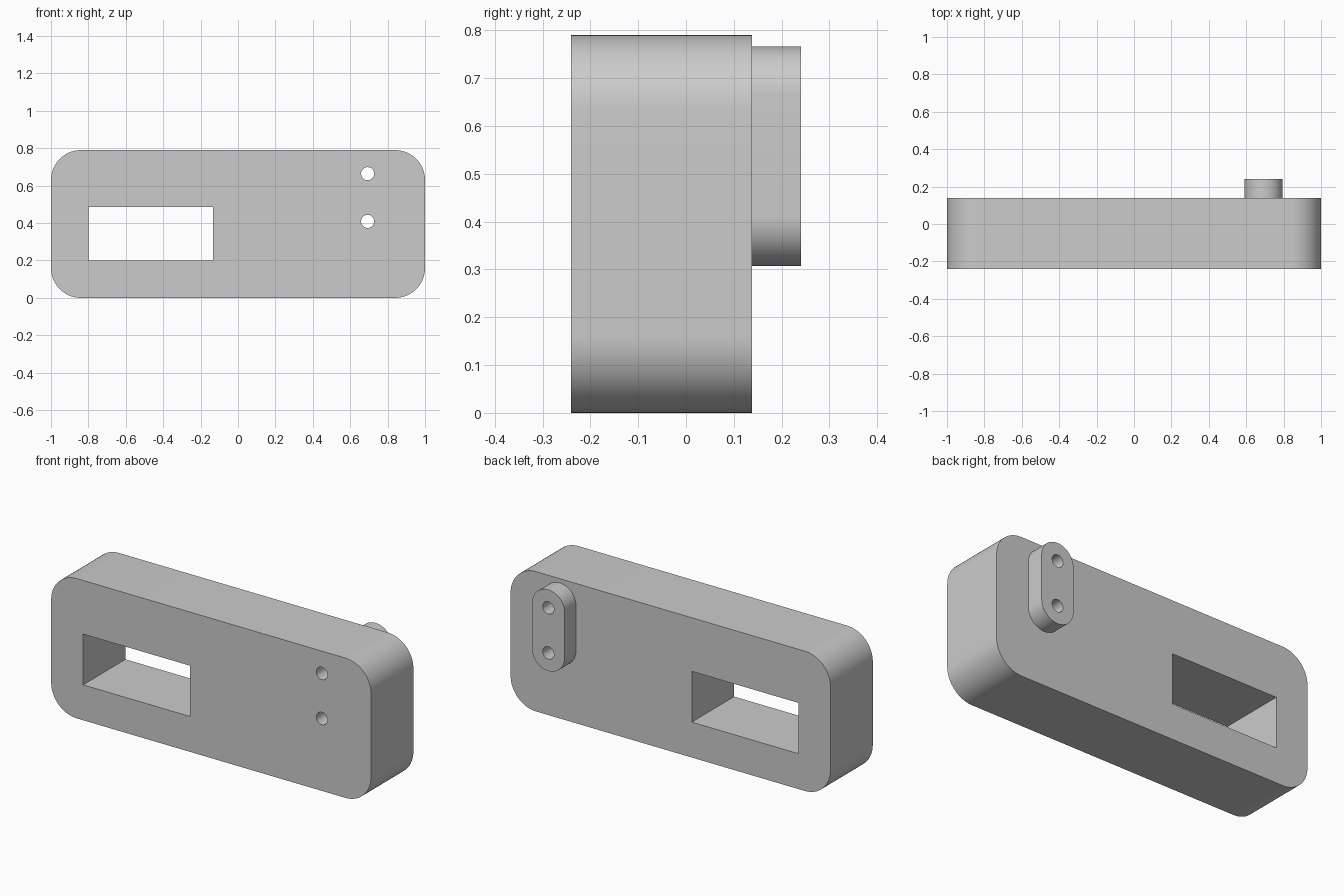
import bpy
import bmesh
from math import cos, sin, pi, radians

if "Cube" in bpy.data.objects:
    bpy.data.objects.remove(bpy.data.objects["Cube"], do_unlink=True)

grey = bpy.data.materials.new("plain grey")
grey.use_nodes = True
colour = (0.6, 0.6, 0.6, 1)
grey.diffuse_color = colour
grey.node_tree.nodes["Principled BSDF"].inputs["Base Color"].default_value = colour


def rounded_rect(x0, x1, z0, z1, r, steps=16):
    """Outline with four rounded corners, counter-clockwise."""
    centres = [(x1 - r, z1 - r), (x0 + r, z1 - r), (x0 + r, z0 + r), (x1 - r, z0 + r)]
    points = []
    for corner, (cx, cz) in enumerate(centres):
        for i in range(steps + 1):
            a = (corner + i / steps) * pi / 2
            p = (cx + r * cos(a), cz + r * sin(a))
            if not points or abs(p[0] - points[-1][0]) + abs(p[1] - points[-1][1]) > 1e-5:
                points.append(p)
    return points[:-1] if r * 2 >= z1 - z0 else points


def circle(cx, cz, r, steps=32):
    return [(cx + r * cos(2 * pi * i / steps), cz + r * sin(2 * pi * i / steps))
            for i in range(steps)]


def plate(name, outlines, y0, y1):
    """Extrude an outline with holes from y0 to y1."""
    curve = bpy.data.curves.new(name, "CURVE")
    curve.dimensions = "2D"
    curve.fill_mode = "BOTH"
    curve.extrude = (y1 - y0) / 2
    for outline in outlines:
        spline = curve.splines.new("POLY")
        spline.points.add(len(outline) - 1)
        for point, (x, z) in zip(spline.points, outline):
            point.co = (x, z, 0, 1)
        spline.use_cyclic_u = True
    obj = bpy.data.objects.new(name, curve)
    obj.location.y = (y0 + y1) / 2
    obj.rotation_euler.x = radians(90)
    bpy.context.collection.objects.link(obj)
    bpy.ops.object.select_all(action="DESELECT")
    obj.select_set(True)
    bpy.context.view_layer.objects.active = obj
    bpy.ops.object.convert(target="MESH")
    obj = bpy.context.object

    # Weld the caps to the walls
    bm = bmesh.new()
    bm.from_mesh(obj.data)
    bmesh.ops.remove_doubles(bm, verts=bm.verts, dist=1e-5)
    bmesh.ops.recalc_face_normals(bm, faces=bm.faces)
    bm.to_mesh(obj.data)
    bm.free()
    obj.data.materials.clear()
    obj.data.materials.append(grey)
    bpy.ops.object.shade_smooth_by_angle(angle=radians(30))
    return obj


# Screw holes run through both the body and the rear boss
hole_x = 0.693
holes = [circle(hole_x, z, 0.035) for z in (0.409, 0.664)]

# Main body with rectangular window
window = [(-0.8, 0.2), (-0.133, 0.2), (-0.133, 0.487), (-0.8, 0.487)]
plate("body", [rounded_rect(-1, 1, 0, 0.79, 0.16)] + [window] + holes, -0.24, 0.138)

# Rounded boss on the back
boss = rounded_rect(hole_x - 0.102, hole_x + 0.102, 0.307, 0.766, 0.102)
plate("rear_boss", [boss] + holes, 0.138, 0.24)
